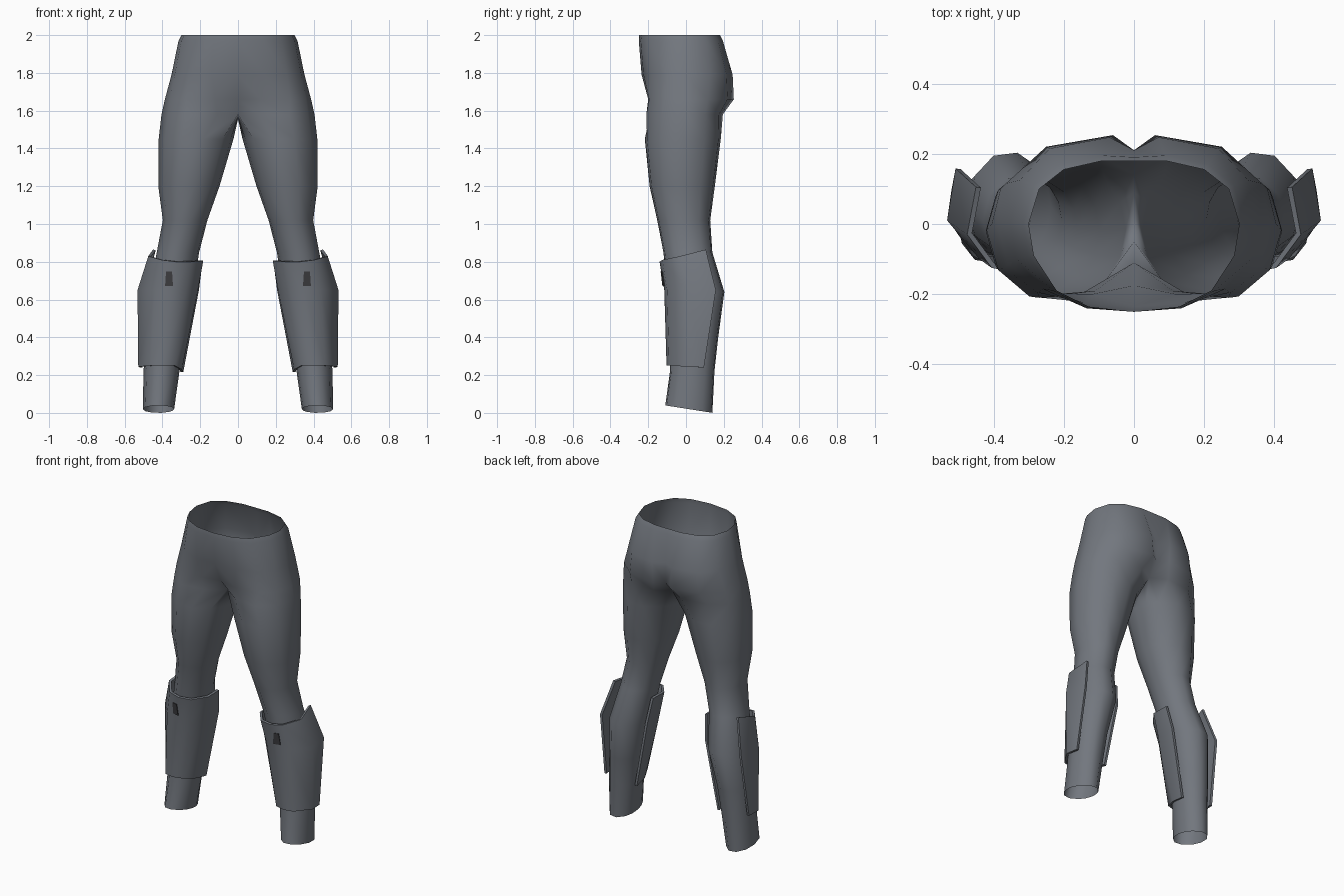
import bpy
import math

if "Cube" in bpy.data.objects:
    bpy.data.objects.remove(bpy.data.objects["Cube"])


def material(name, r, g, b):
    mat = bpy.data.materials.new(name)
    mat.diffuse_color = (r, g, b, 1)
    mat.use_nodes = True
    mat.node_tree.nodes["Principled BSDF"].inputs["Base Color"].default_value = mat.diffuse_color
    return mat


def bridge(faces, upper, lower, closed=False):
    """Quads between two rows of vertex indices (upper row first)."""
    n = len(upper)
    for i in range(n if closed else n - 1):
        j = (i + 1) % n
        faces.append((upper[i], lower[i], lower[j], upper[j]))


def make_object(name, verts, faces, mat, thickness=0.0):
    mesh = bpy.data.meshes.new(name)
    mesh.from_pydata(verts, [], faces)
    mesh.materials.append(mat)
    obj = bpy.data.objects.new(name, mesh)
    bpy.context.collection.objects.link(obj)
    bpy.ops.object.select_all(action='DESELECT')
    obj.select_set(True)
    bpy.context.view_layer.objects.active = obj
    bpy.ops.object.shade_smooth_by_angle(angle=math.radians(70))
    if thickness:
        solid = obj.modifiers.new("thickness", 'SOLIDIFY')
        solid.thickness = thickness
        solid.offset = -1
        # keep the rim crisp
        split = obj.modifiers.new("crisp_rim", 'EDGE_SPLIT')
        split.split_angle = math.radians(70)
    mirror = obj.modifiers.new("mirror", 'MIRROR')
    mirror.use_clip = True
    mirror.merge_threshold = 0.002
    mirror.use_mirror_merge = not thickness
    return obj


slate = material("slate_grey", .17, .185, .21)
dark = material("dark_grey", .05, .05, .055)

# Trousers: half rings of the hips, front centre -> side -> back centre
hips = [
    (2.00, [(0, -.25), (.13, -.235), (.22, -.19), (.285, -.09), (.30, 0),
            (.27, .10), (.20, .155), (.09, .18), (0, .18)]),
    (1.97, [(0, -.25), (.135, -.24), (.23, -.19), (.30, -.09), (.315, 0),
            (.285, .11), (.21, .17), (.09, .195), (0, .19)]),
    (1.79, [(0, -.235), (.14, -.225), (.26, -.185), (.335, -.10), (.352, 0),
            (.325, .125), (.24, .215), (.07, .247), (0, .21)]),
    (1.66, [(0, -.175), (.12, -.20), (.275, -.195), (.36, -.115), (.387, 0),
            (.365, .115), (.25, .22), (.06, .253), (0, .21)]),
    (1.58, [(0, -.11), (.11, -.19), (.27, -.21), (.37, -.125), (.405, 0),
            (.38, .10), (.27, .175), (.10, .195), (0, .14)]),
]
# Leg rings: z, centre x, centre y, radius x, radius y
legs = [
    (1.45, .222, -.017, .198, .205),
    (1.20, .260, -.020, .162, .176),
    (1.02, .280, -.012, .118, .143),
    (0.85, .318, .010, .112, .132),
    (0.64, .355, .052, .118, .154),
    (0.40, .390, .045, .100, .128),
    (0.22, .405, .033, .095, .120),
    (0.02, .421, .015, .083, .127),
]
verts, faces, row = [], [], None
for z, ring in hips:
    start = len(verts)
    verts += [(x, y, z) for x, y in ring]
    new = list(range(start, len(verts)))
    if row:
        bridge(faces, row, new)
    row = new

# Crotch saddle closes the last hip row into a leg ring
start = len(verts)
verts += [(0, .09, 1.565), (0, .02, 1.555), (0, -.05, 1.565)]
row = row + [start, start + 1, start + 2]
angles = [-135 + 33.75 * i for i in range(9)] + [157.5, 180, 202.5]
for z, cx, cy, rx, ry in legs:
    start = len(verts)
    tilt = .02 if z < .1 else 0
    for a in map(math.radians, angles):
        verts.append((cx + rx * math.cos(a), cy + ry * math.sin(a),
                      z - tilt * math.sin(a)))
    new = list(range(start, len(verts)))
    bridge(faces, row, new, closed=True)
    row = new
make_object("trousers", verts, faces, slate)

# Shin guards: shells wrapped round the front, open at the calf
guard_rows = [
    [(.187, .07, .805), (.184, -.04, .805), (.25, -.125, .80),
     (.33, -.14, .80), (.405, -.125, .81), (.475, -.03, .83),
     (.45, .105, .865)],
    [(.207, .10, .65), (.212, -.03, .65), (.275, -.10, .65), (.35, -.115, .65),
     (.44, -.10, .65), (.532, .01, .65), (.508, .158, .65)],
    [(.29, .09, .215), (.297, 0, .23), (.335, -.085, .25), (.40, -.103, .25),
     (.46, -.09, .25), (.528, .01, .245), (.52, .095, .24)],
]
verts, faces, row = [], [], None
for pts in guard_rows:
    start = len(verts)
    verts += pts
    new = list(range(start, len(verts)))
    if row:
        bridge(faces, row, new)
    row = new
make_object("shin_guards", verts, faces, slate, thickness=.015)

# Small dark tapered slot plate on the front of each guard
bpy.ops.mesh.primitive_cube_add(size=1)
slot = bpy.context.object
slot.name = "guard_slots"
for v in slot.data.vertices:
    x, y, z = v.co
    taper = .032 if z > 0 else .042
    x, y, z = x * taper, y * .012, z * .075
    y += x * .2 - z * .13
    v.co = (x + .365, y - .120, z + .71)
slot.modifiers.new("mirror", 'MIRROR')
slot.data.materials.append(dark)
